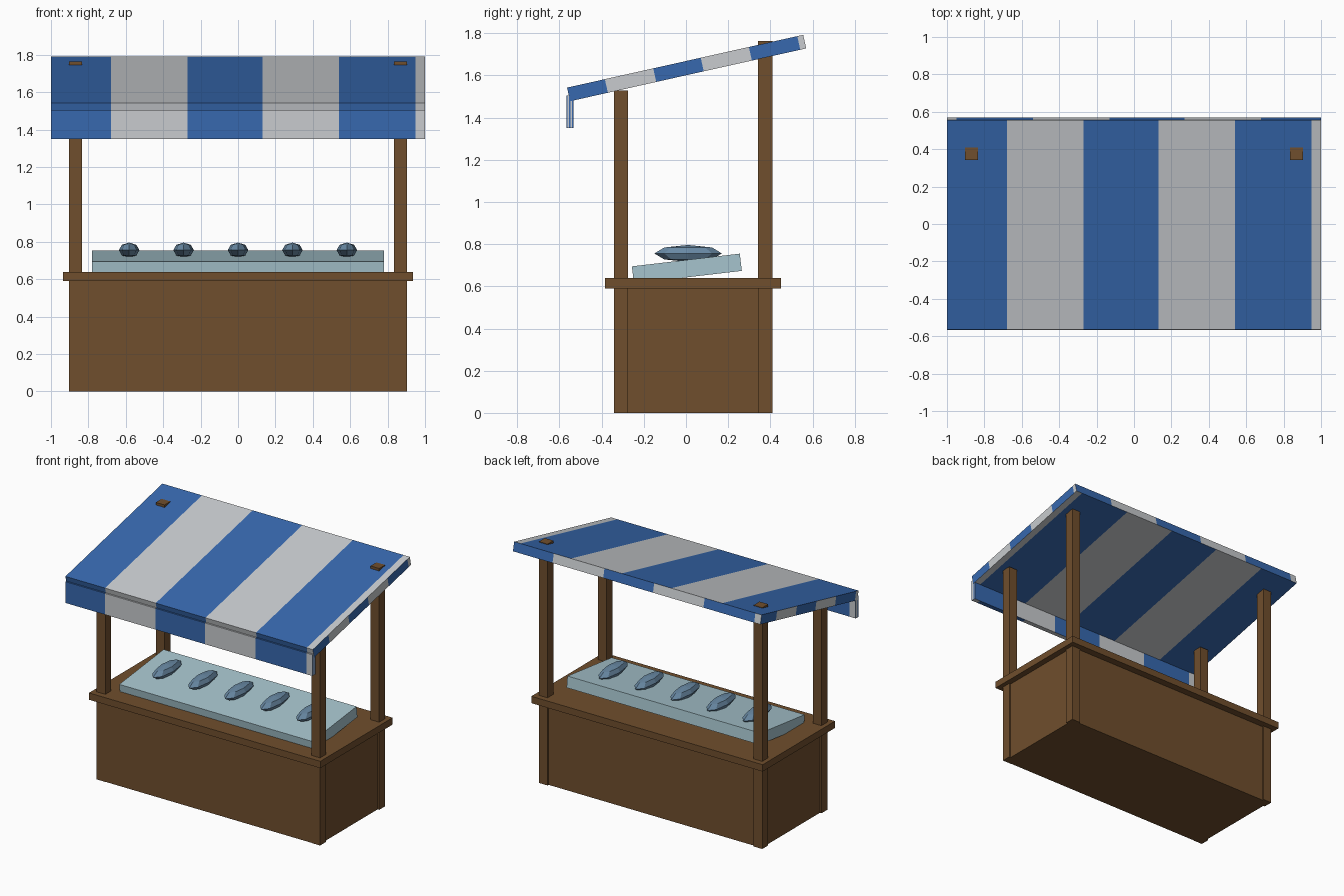
import bpy, bmesh, math
from mathutils import Matrix, Vector

if "Cube" in bpy.data.objects:
    bpy.data.objects.remove(bpy.data.objects["Cube"], do_unlink=True)


def material(name, rgb):
    m = bpy.data.materials.new(name)
    m.use_nodes = True
    m.diffuse_color = (*rgb, 1)
    m.node_tree.nodes["Principled BSDF"].inputs["Base Color"].default_value = (*rgb, 1)
    return m


wood = material("brown wood", (0.16, 0.077, 0.026))
blue = material("awning blue", (0.038, 0.14, 0.43))
white = material("awning white", (0.58, 0.60, 0.62))
ice = material("pale ice", (0.38, 0.55, 0.61))
scales = material("fish blue grey", (0.14, 0.25, 0.37))


def finish(name, bm, mats, loc, tilt=0):
    mesh = bpy.data.meshes.new(name)
    bm.to_mesh(mesh)
    bm.free()
    for m in mats:
        mesh.materials.append(m)
    obj = bpy.data.objects.new(name, mesh)
    obj.location = loc
    obj.rotation_euler.x = math.radians(tilt)
    bpy.context.collection.objects.link(obj)
    return obj


def box_mesh(size):
    bm = bmesh.new()
    bmesh.ops.create_cube(bm, size=1, matrix=Matrix.Diagonal((*size, 1)))
    return bm


def box(name, lo, hi, mat):
    lo, hi = Vector(lo), Vector(hi)
    return finish(name, box_mesh(hi - lo), [mat], (lo + hi) / 2)


# Stripe edges as fractions of a face's width, read left to right from outside
EDGES = (0.16, 0.365, 0.566, 0.77, 0.975)


def striped_box(name, size, loc, tilt=0):
    bm = box_mesh(size)
    for axis in (0, 1):
        normal = Vector((axis == 0, axis == 1, 0))
        for e in EDGES:
            for f in (e, 1 - e):
                bmesh.ops.bisect_plane(bm, geom=bm.verts[:] + bm.edges[:] + bm.faces[:],
                                       plane_co=normal * (f - 0.5) * size[axis],
                                       plane_no=normal, dist=1e-6)
    bm.normal_update()
    for face in bm.faces:
        n, c = face.normal, face.calc_center_median()
        if abs(n.x) > 0.5:
            u = 0.5 + math.copysign(1, n.x) * c.y / size[1]
        else:
            u = 0.5 + (-1 if n.y > 0.5 else 1) * c.x / size[0]
        face.material_index = sum(u > e for e in EDGES) % 2
    return finish(name, bm, [blue, white], loc, tilt)


# Counter
box("counter_body", (-0.89, -0.34, 0), (0.89, 0.397, 0.6), wood)
box("counter_top", (-0.935, -0.385, 0.59), (0.935, 0.45, 0.64), wood)

# Posts, the back pair poking through the awning
for side, x in (("right", -0.868), ("left", 0.868)):
    for end, y, top in (("front", -0.308, 1.528), ("back", 0.375, 1.763)):
        box(f"{end}_{side}_post", (x - 0.035, y - 0.034, 0), (x + 0.035, y + 0.034, top), wood)

# Sloped awning and hanging front flap
striped_box("awning", (2, 1.147, 0.066), (0, 0.003, 1.635), 12.6)
striped_box("awning_flap", (1.998, 0.034, 0.155), (0, -0.55, 1.4275))

# Tilted ice bed
finish("ice_bed", box_mesh((1.56, 0.515, 0.082)), [ice], (0, 0.004, 0.684), 6.7)

# Faceted fish in a row
for i in range(5):
    bm = bmesh.new()
    bmesh.ops.create_uvsphere(bm, u_segments=8, v_segments=4, radius=1,
                              matrix=Matrix.Diagonal((0.055, 0.16, 0.04, 1)))
    finish(f"fish_{i + 1}", bm, [scales], (0.291 * (i - 2), 0.01, 0.756))
